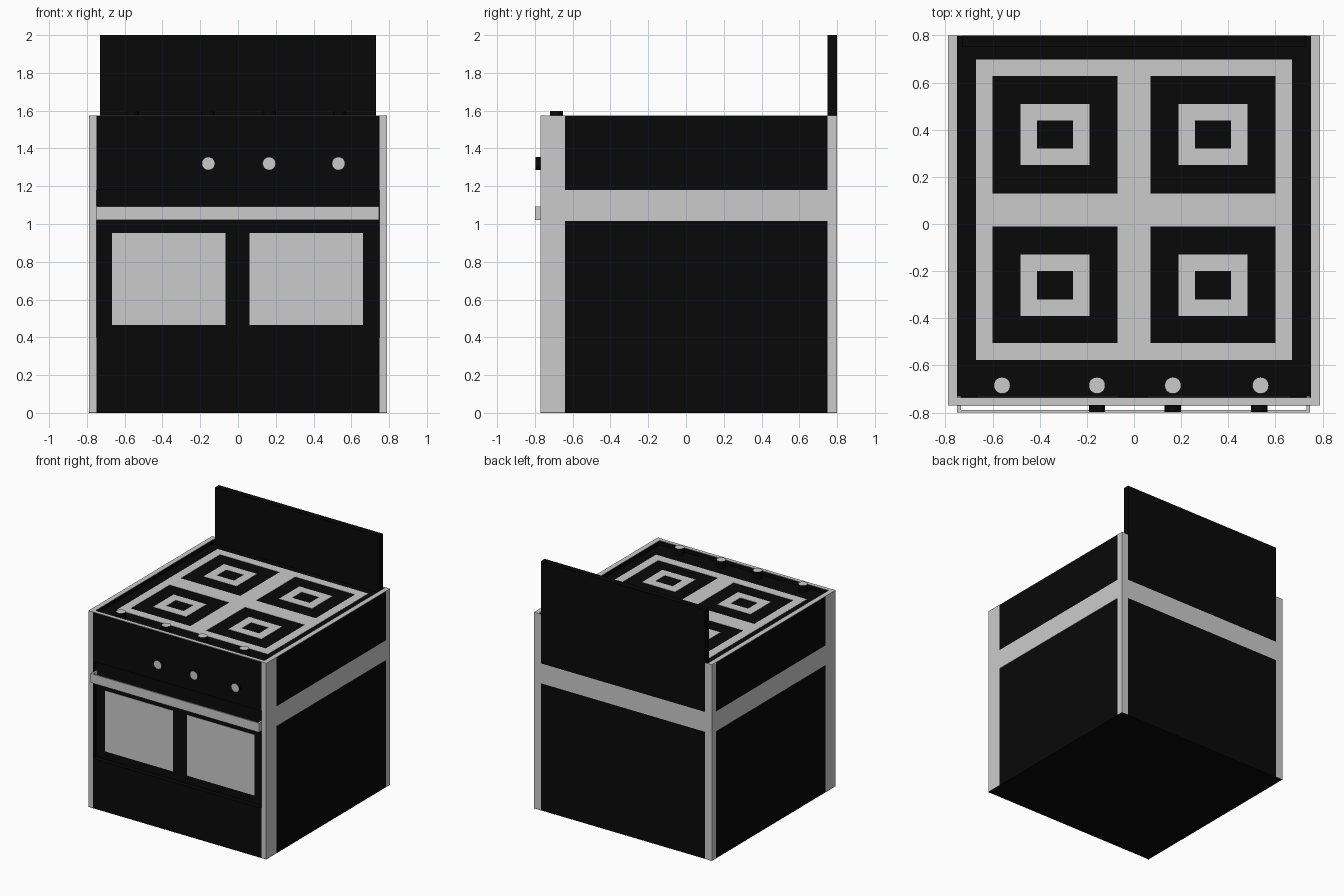
import bpy, bmesh
from mathutils import Matrix, Vector

if "Cube" in bpy.data.objects:
    bpy.data.objects.remove(bpy.data.objects["Cube"])

black = bpy.data.materials.new("black_enamel")
black.diffuse_color = (0.0025, 0.0025, 0.0025, 1)
black.use_nodes = True
black.node_tree.nodes["Principled BSDF"].inputs["Base Color"].default_value = black.diffuse_color


def finish(name, bm, mat=None):
    mesh = bpy.data.meshes.new(name)
    bm.to_mesh(mesh)
    bm.free()
    if mat:
        mesh.materials.append(mat)
    ob = bpy.data.objects.new(name, mesh)
    bpy.context.collection.objects.link(ob)
    return ob


def boxes(name, spans, mat=None):
    """One object from boxes given as (x0, x1, y0, y1, z0, z1)."""
    bm = bmesh.new()
    for x0, x1, y0, y1, z0, z1 in spans:
        m = Matrix.Translation(((x0 + x1) / 2, (y0 + y1) / 2, (z0 + z1) / 2))
        bmesh.ops.create_cube(bm, size=1, matrix=m @ Matrix.Diagonal((x1 - x0, y1 - y0, z1 - z0, 1)))
    return finish(name, bm, mat)


def knob(name, centre, axis, depth, radius=0.035):
    """Black-sided cylinder with a grey cap facing along the axis."""
    bm = bmesh.new()
    axis = Vector(axis)
    m = Matrix.Translation(Vector(centre) + axis * depth / 2) @ axis.to_track_quat('Z', 'Y').to_matrix().to_4x4()
    bmesh.ops.create_cone(bm, cap_ends=True, segments=32, radius1=radius, radius2=radius, depth=depth, matrix=m)
    bm.normal_update()
    for f in bm.faces:
        f.material_index = 1 if f.normal.dot(axis) > 0.9 else 0
        f.smooth = len(f.verts) == 4
    for e in bm.edges:
        e.smooth = all(len(f.verts) == 4 for f in e.link_faces)
    ob = finish(name, bm, black)
    ob.data.materials.append(None)


T = 0.003                     # panel thickness
TOP, COOK = 1.575, 1.541      # rim height, sunken cooktop height
W, F, B = 0.79, -0.77, 0.80
DOOR = -0.733                 # recessed oven door face
LEVELS = {"lower": (T, 1.02), "upper": (1.18, TOP)}

# Black underside and inner core carrying the door and cooktop faces
boxes("underside", [(-W, W, F, B, 0, T)], black)
boxes("core", [(-0.75, 0.75, DOOR, B - T, T, COOK)], black)

# Grey corner posts and belt wrapping the cabinet, black panels between
for side, s in (("left", -1), ("right", 1)):
    span = lambda a, b: tuple(sorted((s * a, s * b)))
    xa, xb = span(W - T, W)
    boxes(side + "_wall", [(*span(0.75, W - T), F, B, T, TOP)])
    boxes(side + "_frame", [(xa, xb, F, -0.64, T, TOP), (xa, xb, 0.75, B, T, TOP),
                            (xa, xb, -0.64, 0.75, 1.02, 1.18)])
    for level, (z0, z1) in LEVELS.items():
        boxes(f"{side}_{level}_panel", [(xa, xb, -0.64, 0.75, z0, z1 - T)], black)
    boxes(side + "_top_rim", [(xa, xb, -0.64, 0.75, TOP - T, TOP)])
    boxes(side + "_back_post", [(*span(0.73, 0.75), B - T, B, T, TOP)])
    # black lining of the cooktop well and the door recess
    boxes(side + "_well_lining", [(*span(0.748, 0.75), -0.737, B - T, COOK, TOP - T),
                                  (*span(0.748, 0.75), F + T, DOOR, 0.4, 1.18)], black)
boxes("back_belt", [(-0.73, 0.73, B - T, B, 1.02, 1.18)])
for level, (z0, z1) in LEVELS.items():
    boxes(f"back_{level}_panel", [(-0.73, 0.73, B - T, B, z0, z1)], black)

# Front: plinth below the door, control panel above it
boxes("plinth", [(-0.75, 0.75, F, DOOR, T, 0.4)], black)
boxes("control_panel", [(-0.75, 0.75, F, -0.737, 1.18, TOP - T)], black)
boxes("front_rim", [(-0.75, 0.75, F + T, -0.737, TOP - T, TOP)])

# Two oven windows on the recessed door
for side, x in (("left", -0.667), ("right", 0.06)):
    boxes(side + "_oven_window", [(x, x + 0.602, DOOR - 0.002, DOOR + T, 0.465, 0.953)])

# Oven handle: thin bar held off the door by end brackets
boxes("oven_handle", [(-0.75, 0.747, -0.80, -0.79, 1.02, 1.093),
                      (-0.75, -0.735, -0.79, DOOR, 1.02, 1.093), (0.732, 0.747, -0.79, DOOR, 1.02, 1.093)])

# Splash panel behind the cooktop
boxes("splash_panel", [(-0.73, 0.73, 0.75, B, COOK, 2.0)], black)

# Grate: three bars running back, three rows of bars across
Z0, Z1 = COOK, COOK + 0.002
bars = [(x0, x1, -0.577, 0.697, Z0, Z1) for x0, x1 in ((-0.67, -0.60), (-0.07, 0.07), (0.60, 0.67))]
for y0, y1 in ((-0.577, -0.505), (-0.01, 0.13), (0.628, 0.697)):
    bars += [(x0, x1, y0, y1, Z0, Z1) for x0, x1 in ((-0.60, -0.07), (0.07, 0.60))]
boxes("grate", bars)

# Square burner rings
for row, cy in (("front", -0.26), ("rear", 0.38)):
    for side, cx in (("left", -0.335), ("right", 0.335)):
        a, b, c, d = 0.147, 0.13, 0.077, 0.06
        boxes(f"{row}_{side}_burner",
              [(cx - a, cx - c, cy - b, cy + b, Z0, Z1), (cx + c, cx + a, cy - b, cy + b, Z0, Z1),
               (cx - c, cx + c, cy - b, cy - d, Z0, Z1), (cx - c, cx + c, cy + d, cy + b, Z0, Z1)])

# Control knobs on the cooktop and the front
for i, x in enumerate((-0.56, -0.157, 0.165, 0.537)):
    knob(f"cooktop_knob_{i + 1}", (x, -0.685, COOK), (0, 0, 1), 1.598 - COOK)
for i, x in enumerate((-0.157, 0.165, 0.532)):
    knob(f"front_knob_{i + 1}", (x, F, 1.32), (0, -1, 0), 0.027)
